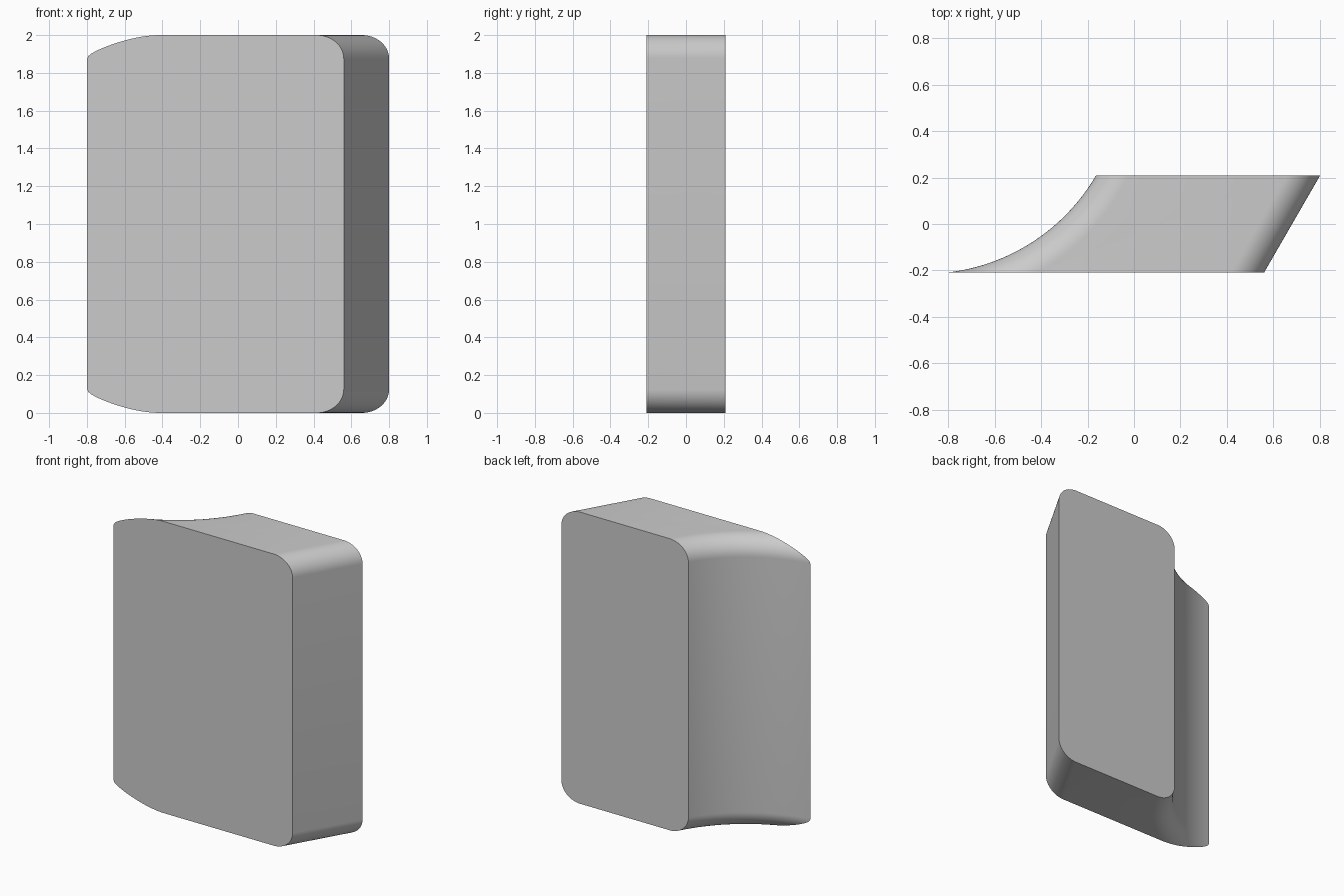
import bpy, bmesh
from math import sin, cos, pi, sqrt, atan2, radians

cube = bpy.data.objects.get("Cube")
if cube:
    bpy.data.objects.remove(cube)

HALF_DEPTH = 0.208
HEIGHT = 2.0
FILLET = 0.125
ARC_X, ARC_Y, ARC_R = -0.9, 0.639, 0.853   # concave side, seen from above
SLANT = radians(60)                        # lean of the flat side
FRONT_X = 0.56
ARC_STEPS, FILLET_STEPS = 32, 14


def outline(inset):
    """Plan outline with both end walls moved inward by inset."""
    r = ARC_R + inset
    start, end = [atan2(y - ARC_Y, sqrt(r * r - (y - ARC_Y) ** 2))
                  for y in (-HALF_DEPTH, HALF_DEPTH)]
    angles = [end + (start - end) * i / ARC_STEPS for i in range(ARC_STEPS + 1)]
    points = [(ARC_X + r * cos(a), ARC_Y + r * sin(a)) for a in angles]
    x = FRONT_X - inset / sin(SLANT)
    return points + [(x, -HALF_DEPTH),
                     (x + 2 * HALF_DEPTH * cos(SLANT) / sin(SLANT), HALF_DEPTH)]


# Levels: rounded bottom edge, then its mirror for the top edge
turns = [pi / 2 * i / FILLET_STEPS for i in range(FILLET_STEPS + 1)]
lower = [(FILLET * (1 - cos(t)), FILLET * (1 - sin(t))) for t in reversed(turns)]
levels = [(d, z) for d, z in lower]
levels += [(d, HEIGHT - z) for d, z in reversed(lower)]

bm = bmesh.new()
rings = [[bm.verts.new((x, y, z)) for x, y in outline(d)] for d, z in levels]

# Curved and slanted end walls
for low, high in zip(rings, rings[1:]):
    for i in list(range(ARC_STEPS)) + [ARC_STEPS + 1]:
        bm.faces.new((low[i], low[i + 1], high[i + 1], high[i]))

# Flat bottom, top, front and back
bm.faces.new(list(reversed(rings[0])))
bm.faces.new(rings[-1])
for a, b in ((ARC_STEPS, ARC_STEPS + 1), (ARC_STEPS + 2, 0)):
    bm.faces.new([ring[b] for ring in rings] + [ring[a] for ring in reversed(rings)])
bmesh.ops.recalc_face_normals(bm, faces=bm.faces[:])

mesh = bpy.data.meshes.new("curved_block")
bm.to_mesh(mesh)
bm.free()
block = bpy.data.objects.new("curved_block", mesh)
bpy.context.collection.objects.link(block)

# Plain grey surface
grey = bpy.data.materials.new("plain_grey")
grey.use_nodes = True
colour = (0.6, 0.6, 0.6, 1)
grey.diffuse_color = colour
grey.node_tree.nodes["Principled BSDF"].inputs["Base Color"].default_value = colour
mesh.materials.append(grey)

bpy.ops.object.select_all(action="DESELECT")
block.select_set(True)
bpy.context.view_layer.objects.active = block
bpy.ops.object.shade_smooth_by_angle(angle=radians(25))
